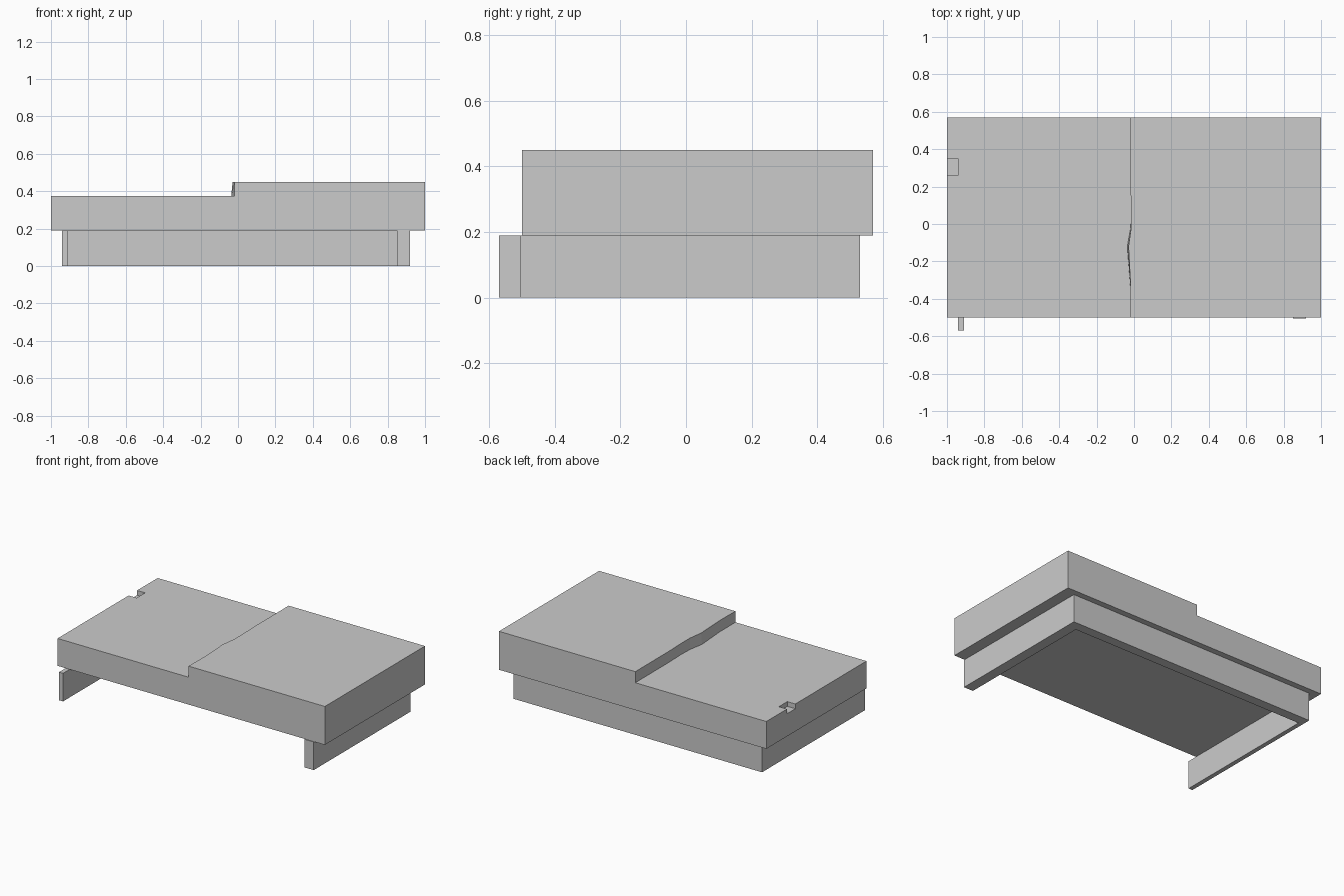
import bpy
import bmesh

if "Cube" in bpy.data.objects:
    bpy.data.objects.remove(bpy.data.objects["Cube"])


def add_mesh(name, bm):
    bmesh.ops.recalc_face_normals(bm, faces=bm.faces)
    me = bpy.data.meshes.new(name)
    bm.to_mesh(me)
    bm.free()
    ob = bpy.data.objects.new(name, me)
    bpy.context.collection.objects.link(ob)
    return ob


def loft(name, rings):
    """Skin a row of matching closed loops and cap both ends."""
    bm = bmesh.new()
    loops = [[bm.verts.new(p) for p in ring] for ring in rings]
    n = len(loops[0])
    for a, b in zip(loops, loops[1:]):
        for i in range(n):
            j = (i + 1) % n
            bm.faces.new((a[i], a[j], b[j], b[i]))
    bm.faces.new(loops[0])
    bm.faces.new(loops[-1])
    return add_mesh(name, bm)


def prism(name, outline, z0, z1):
    return loft(name, [[(x, y, z) for x, y in outline] for z in (z0, z1)])


# Stepped slab: (y, step x at top, step x at bottom)
stations = [(-0.50, -0.02, -0.02), (-0.33, -0.018, -0.02),
            (-0.12, -0.029, -0.036), (-0.02, -0.015, -0.018),
            (0.08, -0.015, -0.015), (0.20, -0.019, -0.019),
            (0.57, -0.02, -0.02)]
slab = loft("stepped_slab", [
    [(-1, y, 0.19), (1, y, 0.19), (1, y, 0.45),
     (xt, y, 0.45), (xb, y, 0.375), (-1, y, 0.375)]
    for y, xt, xb in stations])

# Small notch in the low end of the slab
cutter = prism("notch_cutter",
               [(-1.05, 0.26), (-0.94, 0.26), (-0.94, 0.35), (-1.05, 0.35)],
               0.343, 0.42)
cutter.hide_render = True
cutter.hide_viewport = True
cutter.display_type = 'WIRE'
cut = slab.modifiers.new("notch", 'BOOLEAN')
cut.operation = 'DIFFERENCE'
cut.solver = 'EXACT'
cut.object = cutter

# U-shaped base: thin left wall, back wall and thicker right wall
prism("base_walls",
      [(-0.94, -0.57), (-0.91, -0.57), (-0.91, 0.465), (0.85, 0.465),
       (0.85, -0.505), (0.92, -0.505), (0.92, 0.53), (-0.94, 0.53)],
      0.0, 0.19)
